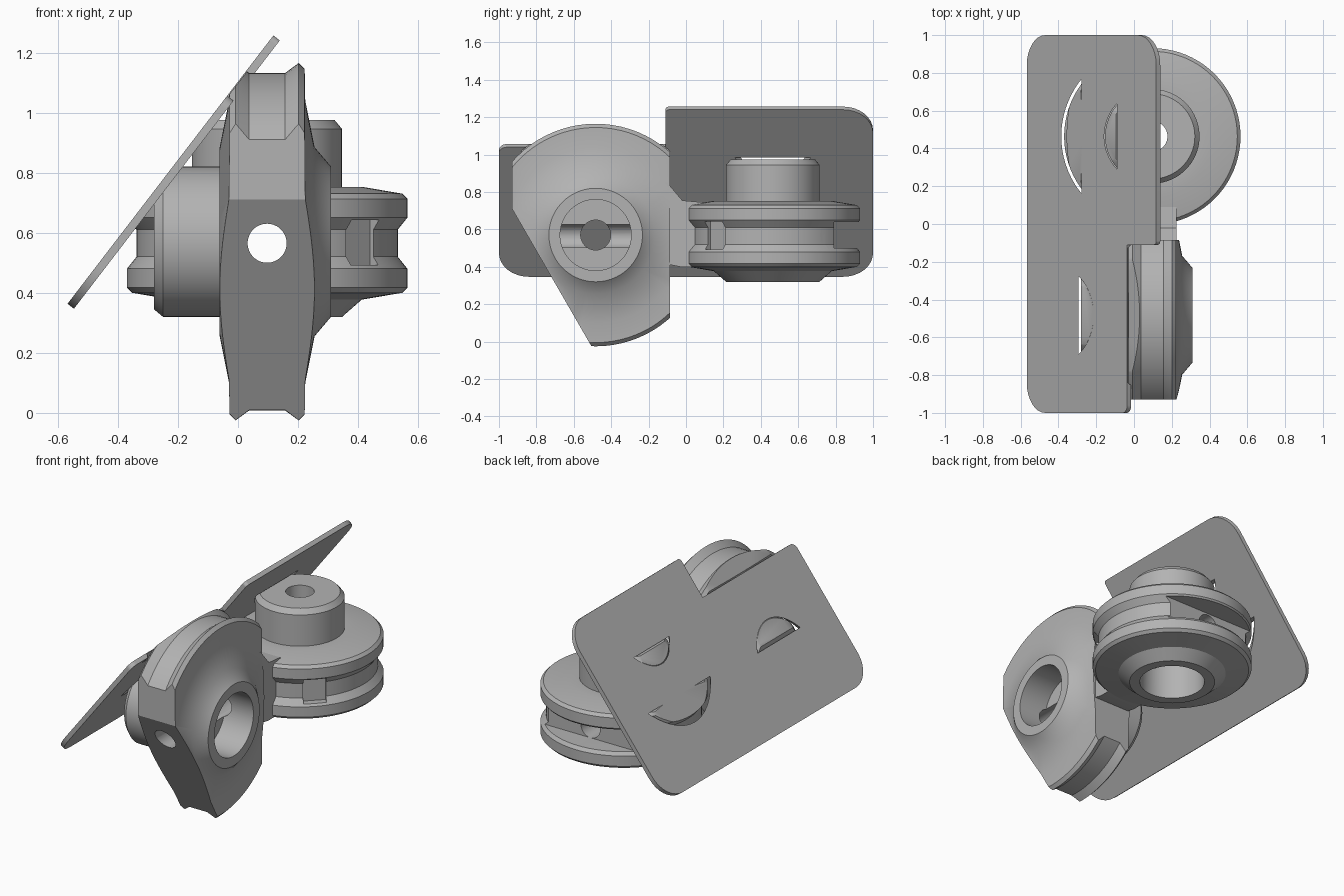
import bpy
import bmesh
from math import cos, sin, pi, radians
from mathutils import Matrix, Vector

if "Cube" in bpy.data.objects:
    bpy.data.objects.remove(bpy.data.objects["Cube"], do_unlink=True)

grey = bpy.data.materials.new("plain_grey")
grey.use_nodes = True
COLOUR = (0.45, 0.45, 0.45, 1)
grey.diffuse_color = COLOUR
grey.node_tree.nodes["Principled BSDF"].inputs["Base Color"].default_value = COLOUR


def finish(bm, name, matrix=None):
    """Turn a bmesh into a scene object."""
    if matrix:
        bm.transform(matrix)
    bmesh.ops.recalc_face_normals(bm, faces=bm.faces)
    mesh = bpy.data.meshes.new(name)
    bm.to_mesh(mesh)
    bm.free()
    mesh.materials.append(grey)
    obj = bpy.data.objects.new(name, mesh)
    bpy.context.collection.objects.link(obj)
    return obj


def lathe(name, profile, matrix, segments=80):
    """Spin a closed (radius, height) profile around local z."""
    bm = bmesh.new()
    rings = []
    for i in range(segments):
        a = 2 * pi * i / segments
        rings.append([bm.verts.new((r * cos(a), r * sin(a), h)) for r, h in profile])
    n = len(profile)
    for i, ring in enumerate(rings):
        nxt = rings[(i + 1) % segments]
        for j in range(n):
            k = (j + 1) % n
            bm.faces.new((ring[j], nxt[j], nxt[k], ring[k]))
    return finish(bm, name, matrix)


def prism(name, outline, low, high, matrix):
    """Extrude a 2D outline along local z."""
    bm = bmesh.new()
    base = bm.faces.new([bm.verts.new((x, y, low)) for x, y in outline])
    top = bmesh.ops.extrude_face_region(bm, geom=[base])["geom"]
    moved = [v for v in top if isinstance(v, bmesh.types.BMVert)]
    bmesh.ops.translate(bm, verts=moved, vec=(0, 0, high - low))
    return finish(bm, name, matrix)


def box(name, centre, size, turn=None):
    bm = bmesh.new()
    bmesh.ops.create_cube(bm, size=1)
    m = Matrix.Translation(centre) @ (turn or Matrix()) @ Matrix.Diagonal((*size, 1))
    return finish(bm, name, m)


def rod(name, centre, radii, length, turn):
    bm = bmesh.new()
    bmesh.ops.create_cone(bm, cap_ends=True, segments=48, radius1=1, radius2=1, depth=1)
    m = Matrix.Translation(centre) @ turn @ Matrix.Diagonal((*radii, length, 1))
    return finish(bm, name, m)


def cut(obj, cutter):
    """Subtract the cutter, then remove it."""
    mod = obj.modifiers.new("cut", "BOOLEAN")
    mod.operation = "DIFFERENCE"
    mod.solver = "EXACT"
    mod.object = cutter
    bpy.context.view_layer.update()
    bpy.context.view_layer.objects.active = obj
    bpy.ops.object.modifier_apply(modifier=mod.name)
    bpy.data.objects.remove(cutter, do_unlink=True)


def rounded(corners):
    """Round each (x, y, radius) corner of a right-angled outline."""
    points = []
    for i, (x, y, r) in enumerate(corners):
        p = Vector((x, y))
        if not r:
            points.append(p)
            continue
        a = (Vector(corners[i - 1][:2]) - p).normalized() * r
        b = (Vector(corners[(i + 1) % len(corners)][:2]) - p).normalized() * r
        for s in range(9):
            t = s / 8 * pi / 2
            points.append(p + a * (1 - sin(t)) + b * (1 - cos(t)))
    return points


def wheel_profile(rim, hub, half, back):
    """Stepped hub with a small bore, disc with the given rim, wide bore behind."""
    return [(0.08, hub), (0.225, hub), (0.25, hub - 0.03), (0.25, half), (0.315, half),
            *rim, (0.315, -half), (0.25, back), (0.19, back), (0.19, -0.02), (0.08, -0.02)]


CX = 0.097
FRONT = Vector((CX, -0.483, 0.57))
REAR = Vector((CX, 0.464, 0.565))
ALONG_X = Matrix.Rotation(-pi / 2, 4, "Y")      # local z points to -x
ALONG_Y = Matrix.Rotation(pi / 2, 4, "X")
front_frame = Matrix.Translation(FRONT) @ ALONG_X
rear_frame = Matrix.Translation(REAR)

# Frame of the sloping plate: x up the slope, z out of its outer face
slope = radians(52.5)
d = Vector((cos(slope), 0, sin(slope)))
n = Vector((-sin(slope), 0, cos(slope)))
plate_frame = Matrix(((d.x, 0, n.x, -0.225), (0, 1, 0, 0), (d.z, 0, n.z, 0.81), (0, 0, 0, 1)))

# Upright front wheel with a grooved rim
front_rim = [(0.47, 0.127), (0.575, 0.125), (0.595, 0.105), (0.562, 0.06),
             (0.562, -0.06), (0.595, -0.105), (0.575, -0.125), (0.47, -0.127)]
front_wheel = lathe("front_wheel", wheel_profile(front_rim, 0.377, 0.158, -0.213), front_frame)
tilt = Matrix.Rotation(radians(30), 4, "X")      # local -y faces forward and down
forward = tilt @ Vector((0, -1, 0))
cut(front_wheel, box("cutter", FRONT + forward * (0.317 + 1), (3, 2, 4), tilt))
cut(front_wheel, box("cutter", (0, -0.93 - 1, 1), (3, 2, 4)))
cut(front_wheel, box("cutter", (0, -0.085 + 1, 1), (3, 2, 4)))
slot_centre = FRONT + forward * 0.32 + tilt @ Vector((0, 0, 0.07))
cut(front_wheel, rod("cutter", slot_centre, (0.064, 0.42), 0.3, tilt @ ALONG_Y))

# Flat rear wheel with a grooved edge
rear_rim = [(0.45, 0.165), (0.467, 0.148), (0.467, 0.085), (0.435, 0.045),
            (0.435, -0.045), (0.467, -0.085), (0.467, -0.148), (0.45, -0.165)]
rear_wheel = lathe("rear_wheel", wheel_profile(rear_rim, 0.41, 0.188, -0.245), rear_frame)
cut(rear_wheel, rod("cutter", (CX, 0.79, 0.57), (0.07, 0.07), 2, ALONG_X))
cut(rear_wheel, box("cutter", (CX, 1.29, 0.57), (2, 1, 0.14)))
cut(rear_wheel, box("cutter", (0.44, 0.13, 0.568), (0.13, 0.13, 0.15),
                    Matrix.Rotation(radians(45), 4, "Z")))

# Arm joining the two wheels
arm_outline = [(-0.18, 0.86), (-0.1, 0.85), (-0.02, 0.755), (0.09, 0.745),
               (0.09, 0.4), (-0.03, 0.4), (-0.18, 0.43)]
yz_frame = Matrix(((0, 0, 1, 0), (1, 0, 0, 0), (0, 1, 0, 0), (0, 0, 0, 1)))
arm = prism("connecting_arm", arm_outline, -0.025, 0.225, yz_frame)

# Cord channel from front to back, and trimming along the plate's outer face
for part in (front_wheel, rear_wheel, arm):
    cut(part, rod("cutter", (CX, 0, 0.565), (0.065, 0.065), 3, ALONG_Y))
for part in (front_wheel, rear_wheel):
    trim = box("cutter", (0, 0, 1), (4, 4, 2))
    trim.data.transform(plate_frame @ Matrix.Translation((0, 0, -0.003)))
    cut(part, trim)

# Sloping plate with a step for the front wheel and clearance around both wheels
plate_corners = [(-0.563, -1, 0.16), (0.31, -1, 0.04), (0.31, -0.11, 0),
                 (0.563, -0.11, 0.02), (0.563, 1, 0.16), (-0.563, 1, 0.16)]
plate = prism("sloping_plate", rounded(plate_corners), -0.027, 0, plate_frame)


def clearance(hub, half, radius, frame):
    shape = [(0.001, hub), (0.255, hub), (0.255, half), (radius, half),
             (radius, -half), (0.001, -half)]
    return lathe("cutter", shape, frame)


cut(plate, clearance(0.392, 0.13, 0.6, front_frame))
cut(plate, clearance(0.42, 0.175, 0.482, rear_frame))

# Smooth the turned surfaces and keep the edges crisp
for part in (front_wheel, rear_wheel, arm, plate):
    bpy.ops.object.select_all(action="DESELECT")
    part.select_set(True)
    bpy.context.view_layer.objects.active = part
    bpy.ops.object.shade_smooth_by_angle(angle=radians(30))
